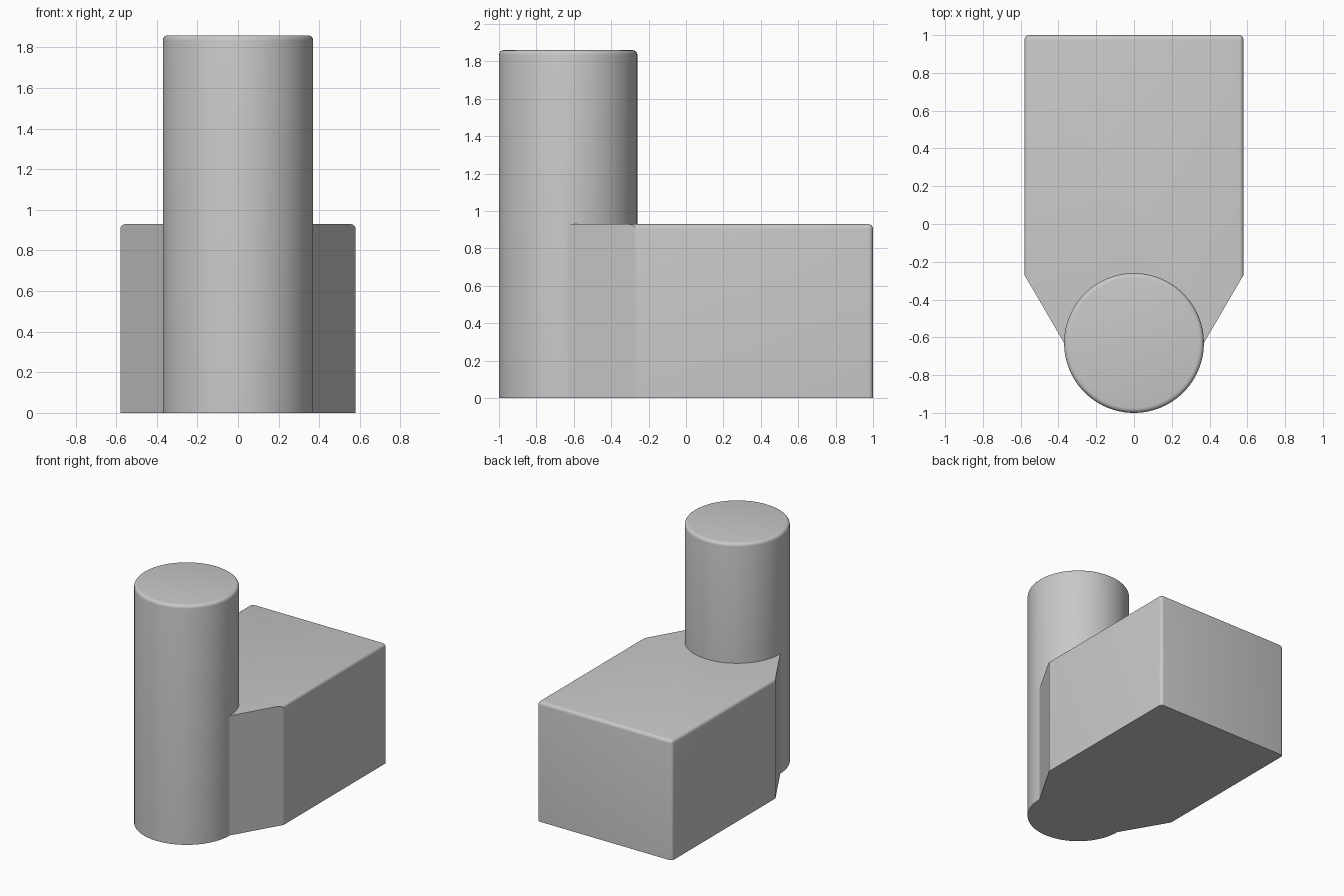
import bpy, bmesh, math

cube = bpy.data.objects.get("Cube")
if cube:
    bpy.data.objects.remove(cube, do_unlink=True)

grey = bpy.data.materials.new("light grey")
grey.use_nodes = True
COLOUR = (0.58, 0.58, 0.58, 1)
grey.diffuse_color = COLOUR
grey.node_tree.nodes["Principled BSDF"].inputs["Base Color"].default_value = COLOUR


def extruded(name, outline, height, rounded, radius):
    """Extrude an outline from the ground and round the edges chosen by a rule."""
    bm = bmesh.new()
    base = bm.faces.new([bm.verts.new((x, y, 0)) for x, y in outline])
    top = bmesh.ops.extrude_face_region(bm, geom=[base], use_keep_orig=True)
    moved = [v for v in top["geom"] if isinstance(v, bmesh.types.BMVert)]
    bmesh.ops.translate(bm, verts=moved, vec=(0, 0, height))
    bmesh.ops.recalc_face_normals(bm, faces=bm.faces)
    edges = [e for e in bm.edges if rounded(*[v.co for v in e.verts])]
    bmesh.ops.bevel(bm, geom=edges, offset=radius, segments=4,
                    profile=0.5, affect='EDGES')
    bmesh.ops.recalc_face_normals(bm, faces=bm.faces)
    mesh = bpy.data.meshes.new(name)
    bm.to_mesh(mesh)
    bm.free()
    mesh.materials.append(grey)
    obj = bpy.data.objects.new(name, mesh)
    bpy.context.collection.objects.link(obj)
    return obj


# Round tower at the front
R, CY, TOWER_H = 0.37, -0.63, 1.86
N = 96
circle = [(R * math.cos(math.tau * i / N), CY + R * math.sin(math.tau * i / N))
          for i in range(N)]
tower = extruded("round_tower_and_block", circle, TOWER_H,
                 lambda a, b: a.z > 1 and b.z > 1, 0.025)

# Block tapering into the tower; rounded on its back corners and top rim
W, BLOCK_H = 0.58, 0.93
half = [(0.30, -0.75), (W, -0.27), (W, 1.0)]
outline = half + [(-x, y) for x, y in reversed(half)]


def block_edge(a, b):
    at_top = a.z > 0.5 and b.z > 0.5
    behind = min(a.y, b.y) > -0.5
    back_corner = min(a.y, b.y) > 0.9
    return (at_top and behind) or (back_corner and abs(a.z - b.z) > 0.5)


block = extruded("block", outline, BLOCK_H, block_edge, 0.025)

# Fuse both into one solid
fuse = tower.modifiers.new("fuse", 'BOOLEAN')
fuse.operation = 'UNION'
fuse.solver = 'EXACT'
fuse.object = block
bpy.ops.object.select_all(action='DESELECT')
bpy.context.view_layer.objects.active = tower
tower.select_set(True)
bpy.ops.object.modifier_apply(modifier=fuse.name)
bpy.data.objects.remove(block, do_unlink=True)
bpy.ops.object.shade_smooth_by_angle(angle=math.radians(28))
